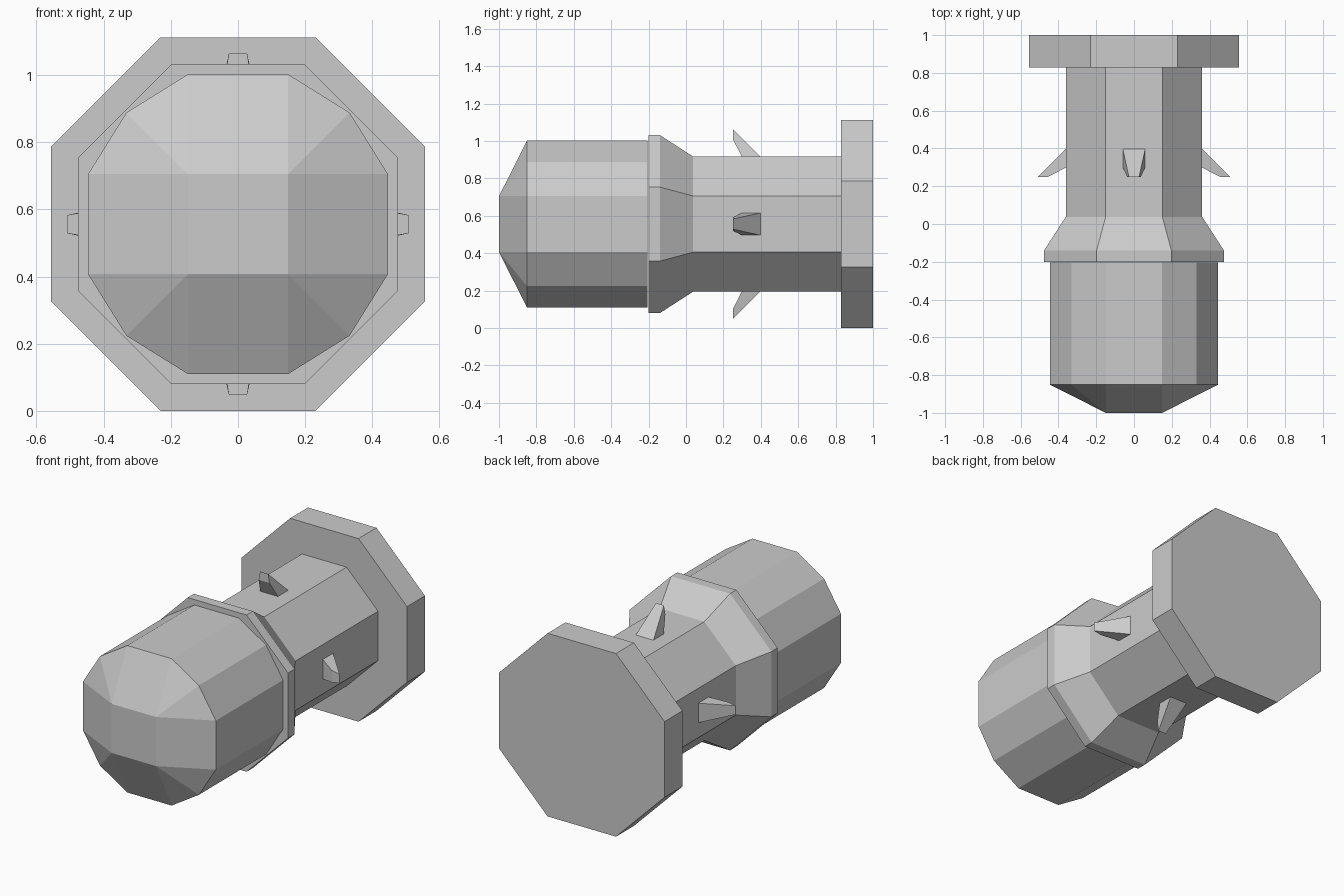
import bpy, bmesh
from mathutils import Matrix, Vector
from math import pi

if "Cube" in bpy.data.objects:
    bpy.data.objects.remove(bpy.data.objects["Cube"])

AXIS = Vector((0, 0, 0.556))


def finish(bm, name):
    bmesh.ops.recalc_face_normals(bm, faces=bm.faces)
    mesh = bpy.data.meshes.new(name)
    bm.to_mesh(mesh)
    bm.free()
    obj = bpy.data.objects.new(name, mesh)
    obj.location = AXIS
    bpy.context.collection.objects.link(obj)
    return obj


def ring(bm, quarter, y):
    """Repeat a quarter outline four times around the y axis."""
    verts = []
    for k in range(4):
        rot = Matrix.Rotation(k * pi / 2, 3, 'Y')
        verts += [bm.verts.new(rot @ Vector((x, y, z))) for x, z in quarter]
    return verts


def loft(bm, rings, cap_end=True):
    for a, b in zip(rings, rings[1:]):
        n = len(a)
        for i in range(n):
            j = (i + 1) % n
            bm.faces.new((a[i], a[j], b[j], b[i]))
    bm.faces.new(rings[0])
    if cap_end:
        bm.faces.new(rings[-1])


def octagon_solid(name, sections):
    """sections: (y, half width, half length of each flat side)"""
    bm = bmesh.new()
    loft(bm, [ring(bm, [(-c, w), (c, w)], y) for y, w, c in sections])
    finish(bm, name)


octagon_solid("end_flange", [(0.828, 0.556, 0.23), (1.0, 0.556, 0.23)])
octagon_solid("collar_and_shaft", [(-0.2, 0.476, 0.198), (-0.14, 0.476, 0.198),
                                   (0.038, 0.361, 0.15), (0.828, 0.361, 0.15)])

# Twelve-sided head with a faceted nose ending in a flat square
bm = bmesh.new()
outline = [(-0.149, 0.446), (0.149, 0.446), (0.332, 0.332)]
back, front = ring(bm, outline, -0.205), ring(bm, outline, -0.85)
loft(bm, [back, front], cap_end=False)
tip = ring(bm, [(0.149, 0.149)], -1.0)
bm.faces.new(tip)
for k in range(4):
    a, b, c = front[3 * k:3 * k + 3]
    d = front[(3 * k + 3) % 12]
    bm.faces.new((a, b, tip[k], tip[k - 1]))
    bm.faces.new((b, c, tip[k]))
    bm.faces.new((c, d, tip[k]))
finish(bm, "faceted_head")

# Four swept barbs around the shaft: (y, radial distance, half width)
barb = [(0.25, 0.508, 0.027), (0.25, 0.455, 0.036),
        (0.30, 0.358, 0.06), (0.40, 0.358, 0.06)]
for k, side in enumerate(("top", "right", "bottom", "left")):
    bm = bmesh.new()
    rot = Matrix.Rotation(k * pi / 2, 3, 'Y')
    loft(bm, [[bm.verts.new(rot @ Vector((s * w, y, r))) for y, r, w in barb]
              for s in (-1, 1)])
    finish(bm, "barb_" + side)
